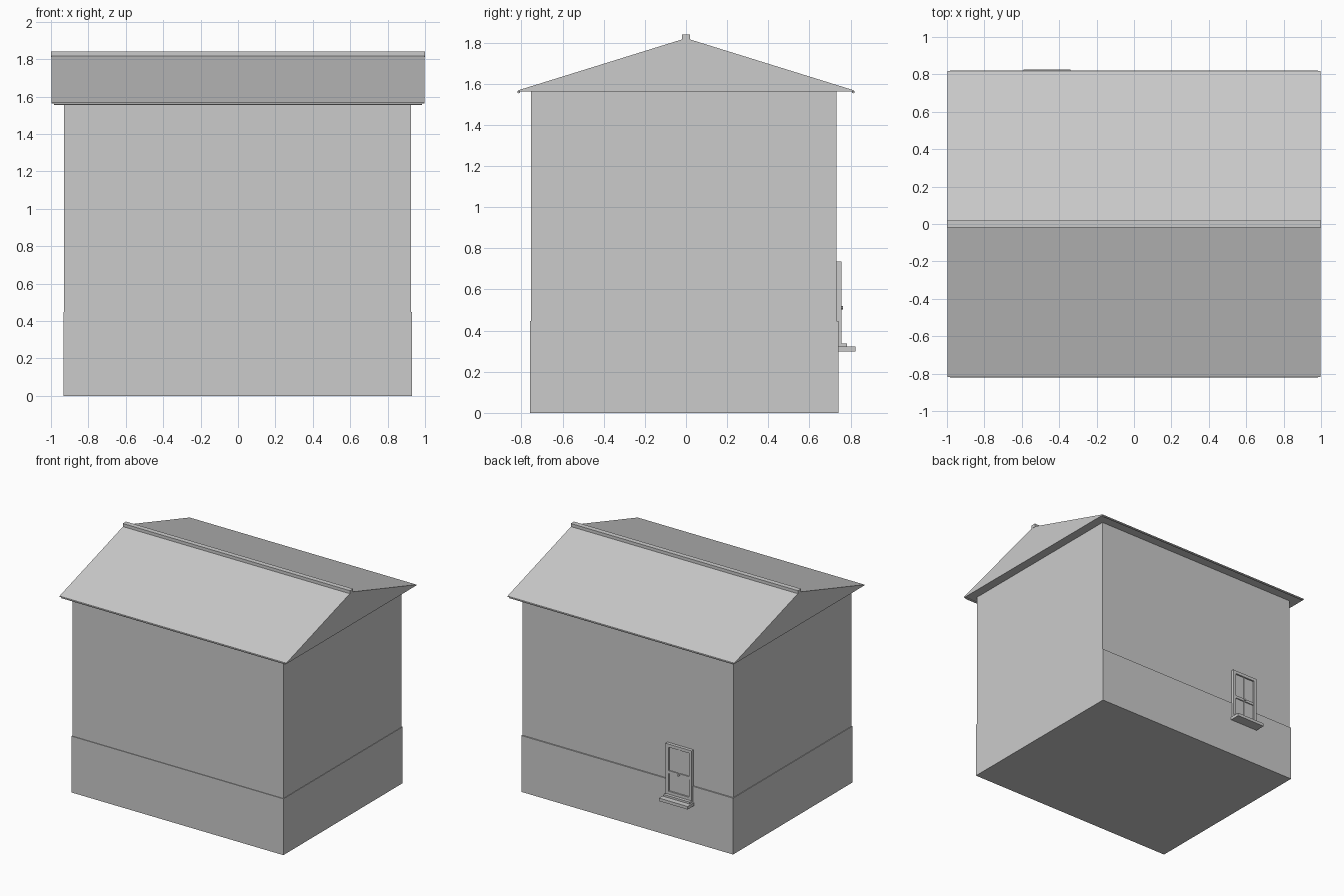
import bpy
from math import pi

cube = bpy.data.objects.get("Cube")
if cube:
    bpy.data.objects.remove(cube, do_unlink=True)

GREY = (0.6, 0.6, 0.6, 1)
plaster = bpy.data.materials.new("plain grey")
plaster.use_nodes = True
plaster.diffuse_color = GREY
plaster.node_tree.nodes["Principled BSDF"].inputs["Base Color"].default_value = GREY


def mesh_object(name, verts, faces):
    mesh = bpy.data.meshes.new(name)
    mesh.from_pydata(verts, [], faces)
    mesh.materials.append(plaster)
    obj = bpy.data.objects.new(name, mesh)
    bpy.context.collection.objects.link(obj)
    return obj


def prism(name, profile, x0, x1):
    """Extrude a (y, z) profile, counter-clockwise seen from +x, along x."""
    n = len(profile)
    verts = [(x, y, z) for x in (x0, x1) for y, z in profile]
    faces = [tuple(reversed(range(n))), tuple(range(n, 2 * n))]
    faces += [(i, (i + 1) % n, n + (i + 1) % n, n + i) for i in range(n)]
    return mesh_object(name, verts, faces)


def box(name, x, y, z):
    return prism(name, [(y[0], z[0]), (y[1], z[0]), (y[1], z[1]), (y[0], z[1])], *x)


def rod(name, radius, length, location, rotation, sides=12):
    bpy.ops.mesh.primitive_cylinder_add(vertices=sides, radius=radius, depth=length,
                                        location=location, rotation=rotation)
    obj = bpy.context.object
    obj.name = name
    obj.data.materials.append(plaster)
    bpy.ops.object.shade_smooth_by_angle()
    return obj


# House body
box("plinth", (-0.934, 0.93), (-0.758, 0.742), (0, 0.448))
box("walls", (-0.929, 0.926), (-0.753, 0.732), (0.448, 1.562))

# Roof with flat soffit, ridge cap and slim eave rolls
prism("roof", [(-0.818, 1.562), (0.818, 1.562), (0.818, 1.568), (0, 1.822), (-0.818, 1.568)],
      -0.998, 0.998)
box("ridge_cap", (-1, 1), (-0.02, 0.02), (1.812, 1.84))
for side, label in ((-1, "front"), (1, "back")):
    rod(label + "_eave_roll", 0.007, 1.97, (0, side * 0.813, 1.561), (0, pi / 2, 0))

# Window on the back wall
LEFT, RIGHT, WALL = -0.58, -0.35, 0.725
MID = (LEFT + RIGHT) / 2
BOTTOM, TOP, EDGE = 0.335, 0.735, 0.025
inner_x = (LEFT + EDGE, RIGHT - EDGE)
inner_z = (BOTTOM + EDGE, TOP - EDGE)
box("window_pane", inner_x, (WALL, 0.745), inner_z)
for label, x in (("right", (LEFT, LEFT + EDGE)), ("left", (RIGHT - EDGE, RIGHT))):
    box("window_jamb_" + label, x, (WALL, 0.757), (BOTTOM, TOP))
for label, z in (("bottom", (BOTTOM, BOTTOM + EDGE)), ("top", (TOP - EDGE, TOP))):
    box("window_rail_" + label, inner_x, (WALL, 0.757), z)
box("window_crossbar", inner_x, (WALL, 0.753), (0.5, 0.522))
box("window_mullion", (MID - 0.006, MID + 0.006), (WALL, 0.75), inner_z)
rod("window_latch", 0.008, 0.014, (MID, 0.756, 0.511), (pi / 2, 0, 0))

# Stepped sill
box("sill_step", (LEFT, RIGHT), (WALL, 0.782), (0.32, 0.337))
box("sill", (-0.592, -0.34), (WALL, 0.825), (0.298, 0.322))
